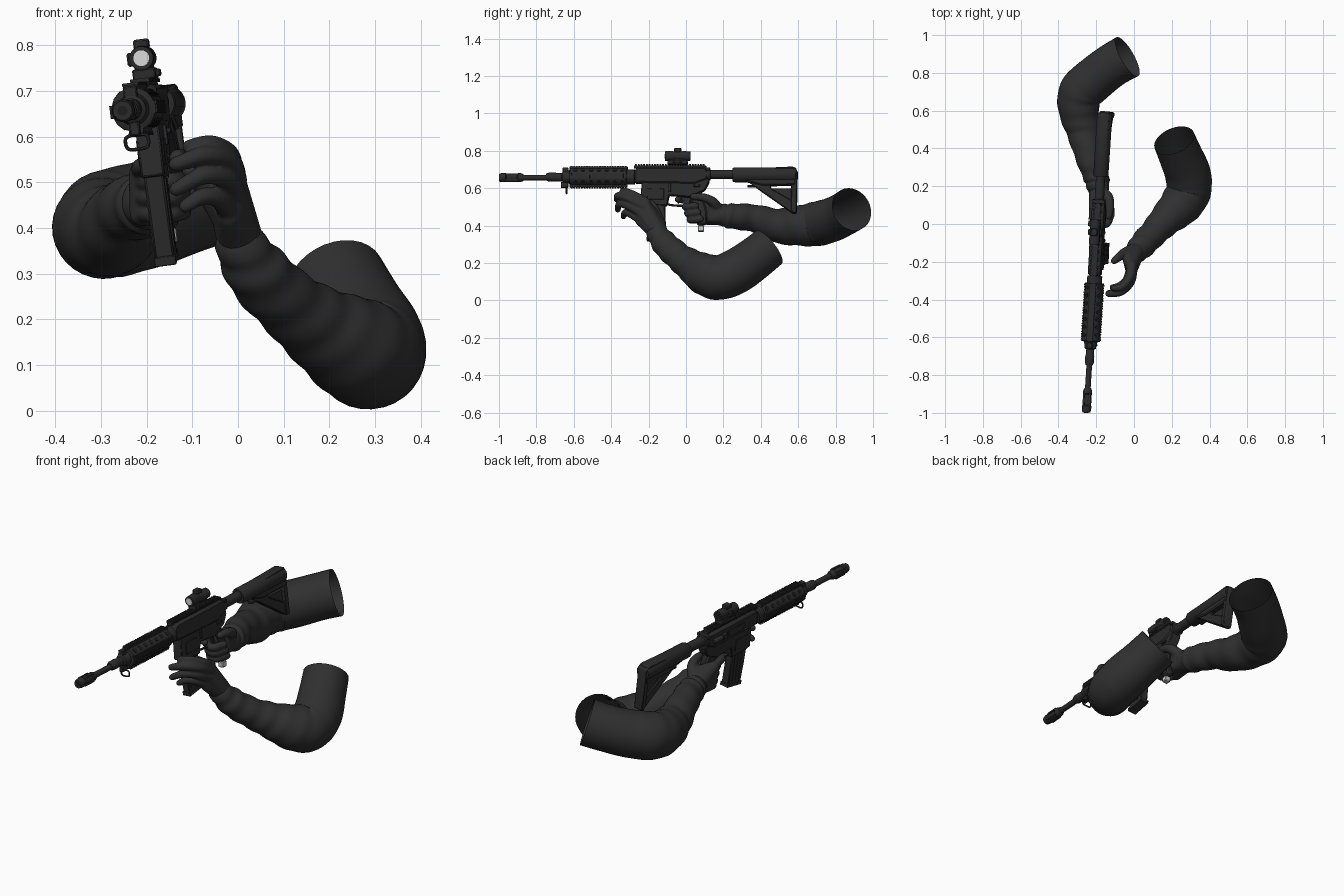
import bpy, bmesh, math
from mathutils import Matrix, Vector

def material(name, c):
    m = bpy.data.materials.new(name)
    m.diffuse_color = (c, c, c, 1)
    return m

SLEEVE = material("sleeve charcoal", 0.029)
GLOVE = material("glove charcoal", 0.029)
METAL = material("gunmetal black", 0.024)
HOLE = material("recess black", 0.012)
PALE = material("pale grey", 0.55)
LENS = material("lens white", 0.70)

# Rifle frame: barrel along y, slightly yawed and rolled
GUN = (Matrix.Translation((-0.19, 0, 0.66)) @ Matrix.Rotation(-0.063, 4, 'Z')
       @ Matrix.Rotation(-0.13, 4, 'Y') @ Matrix.Translation((0, 0, -0.66)))

def finish(name, bm, mat, gun=True, bevel=0, angle=35):
    bmesh.ops.recalc_face_normals(bm, faces=bm.faces[:])
    me = bpy.data.meshes.new(name)
    bm.to_mesh(me)
    bm.free()
    ob = bpy.data.objects.new(name, me)
    bpy.context.collection.objects.link(ob)
    me.materials.append(mat)
    if gun:
        me.transform(GUN)
    bpy.ops.object.select_all(action='DESELECT')
    ob.select_set(True)
    bpy.context.view_layer.objects.active = ob
    bpy.ops.object.shade_smooth_by_angle(angle=math.radians(angle))
    if bevel:
        b = ob.modifiers.new("bevel", 'BEVEL')
        b.width, b.segments = bevel, 1
    return ob

def boxes(name, items, mat=METAL, bevel=0.0):
    bm = bmesh.new()
    for c, s in items:
        bmesh.ops.create_cube(bm, size=1, matrix=Matrix.Translation(c) @ Matrix.Diagonal((*s, 1)))
    return finish(name, bm, mat, bevel=bevel)

def lathe(name, prof, x=0, z=0.66, mat=METAL, n=24):
    """Solid of revolution along y from (y, radius) pairs."""
    bm = bmesh.new()
    rings = [[bm.verts.new((x + r * math.cos(2 * math.pi * i / n), y, z + r * math.sin(2 * math.pi * i / n)))
              for i in range(n)] for y, r in prof]
    for a, b in zip(rings, rings[1:]):
        for i in range(n):
            bm.faces.new((a[i], a[(i + 1) % n], b[(i + 1) % n], b[i]))
    bm.faces.new(rings[0])
    bm.faces.new(rings[-1])
    return finish(name, bm, mat)

def prism(name, prof, w, x=0, mat=METAL, bevel=0.004):
    """Side profile (y, z) extruded to width w."""
    bm = bmesh.new()
    f = bm.faces.new([bm.verts.new((x - w / 2, y, z)) for y, z in prof])
    g = bmesh.ops.extrude_face_region(bm, geom=[f])['geom']
    bmesh.ops.translate(bm, vec=(w, 0, 0), verts=[v for v in g if isinstance(v, bmesh.types.BMVert)])
    return finish(name, bm, mat, bevel=bevel)

def tube(bm, pts, n=12, sub=5, start=True, end=True, fold=0, waves=0):
    """Smooth swept tube through (x, y, z, r); rounded ends when closed."""
    P = [Vector(p) for p in pts]
    P = [2 * P[0] - P[1]] + P + [2 * P[-1] - P[-2]]
    path = []
    for i in range(1, len(P) - 2):
        a, b, c, d = P[i - 1:i + 3]
        for k in range(sub):
            t = k / sub
            path.append(0.5 * (2 * b + (c - a) * t + (2 * a - 5 * b + 4 * c - d) * t * t
                               + (3 * b - a - 3 * c + d) * t ** 3))
    path.append(P[-2])
    C = [(Vector(p[:3]), p[3]) for p in path]
    def dome(p, q):
        d = (p[0] - q[0]).normalized()
        return [(p[0] + d * p[1] * math.sin(t), p[1] * math.cos(t)) for t in (0.5, 0.95, 1.35)]
    if start:
        C = dome(C[0], C[1])[::-1] + C
    if end:
        C = C + dome(C[-1], C[-2])
    u, rings = None, []
    for i, (c, r) in enumerate(C):
        t = (C[min(i + 1, len(C) - 1)][0] - C[max(i - 1, 0)][0]).normalized()
        u = u or t.orthogonal()
        u = (u - t * u.dot(t)).normalized()
        v = t.cross(u)
        ring = []
        for j in range(n):
            a = 2 * math.pi * j / n
            q = i / len(C)
            rr = r * (1 + fold * math.sin(waves * 6.28 * q + 1.8 * math.sin(a + 3 * q)) * max(0, 1 - 1.3 * q))
            ring.append(bm.verts.new(c + (u * math.cos(a) + v * math.sin(a)) * rr))
        rings.append(ring)
    for a, b in zip(rings, rings[1:]):
        for j in range(n):
            bm.faces.new((a[j], a[(j + 1) % n], b[(j + 1) % n], b[j]))
    if start:
        bm.faces.new(rings[0])
    if end:
        bm.faces.new(rings[-1])

def hand(name, palm, fingers):
    """Palm hull of balls plus finger tubes, fused into one glove."""
    bm = bmesh.new()
    for x, y, z, r in palm:
        for i in range(9):
            a = math.pi * i / 8
            for j in range(12 if 0 < i < 8 else 1):
                b = math.pi * j / 6
                bm.verts.new((x + r * math.sin(a) * math.cos(b), y + r * math.sin(a) * math.sin(b), z + r * math.cos(a)))
    bmesh.ops.convex_hull(bm, input=bm.verts[:])
    for v in [v for v in bm.verts if not v.link_faces]:
        bm.verts.remove(v)
    for f in fingers:
        tube(bm, f)
    ob = finish(name, bm, GLOVE, gun=False, angle=60)
    m = ob.modifiers.new("fuse", 'REMESH')
    m.mode, m.voxel_size, m.use_smooth_shade = 'VOXEL', 0.005, True
    s = ob.modifiers.new("soften", 'SMOOTH')
    s.factor, s.iterations = 0.5, 3

def sleeve(name, pts):
    bm = bmesh.new()
    tube(bm, pts, n=32, sub=9, end=False, fold=0.05, waves=10)
    finish(name, bm, SLEEVE, gun=False, angle=80)

# Barrel, muzzle device and gas block
lathe("barrel", [(-0.9, .015), (-0.74, .015), (-0.74, .02), (-0.6, .02)], z=0.657, n=20)
lathe("muzzle_device", [(-1.0, .021), (-0.985, .025), (-0.965, .025), (-0.96, .019), (-0.905, .019), (-0.90, .024),
                        (-0.885, .024), (-0.87, .018)], z=0.657, n=20)
lathe("muzzle_bore", [(-1.002, .011), (-0.99, .011)], z=0.657, mat=HOLE, n=16)
boxes("muzzle_prongs", [((sx * .016, -0.932, 0.657 + sz * .016), (.009, .07, .009)) for sx in (-1, 1) for sz in (-1, 1)])
lathe("gas_block", [(-0.75, .018), (-0.735, .024), (-0.70, .024), (-0.69, .021), (-0.665, .021), (-0.66, .03), (-0.62, .036)])
boxes("gas_block_lugs", [((0, -0.645, 0.698), (.03, .03, .026)), ((0, -0.65, 0.617), (.022, .04, .03))], bevel=0.003)
bm = bmesh.new()
tube(bm, [(-.008, -.64, .605, .004), (-.024, -.64, .598, .004), (-.022, -.64, .576, .004), (0, -.64, .572, .004),
          (.022, -.64, .576, .004), (.024, -.64, .598, .004), (.008, -.64, .605, .004)], n=8)
finish("sling_loop", bm, METAL)

# Handguard with four toothed rails and round vents
lathe("handguard", [(-0.625, .038), (-0.62, .048), (-0.32, .048), (-0.315, .04), (-0.275, .04)], n=24)
teeth = []
for k in range(22):
    y = -0.613 + k * 0.0138
    teeth += [((0, y, 0.66 + s * .055), (.036, .008, .007)) for s in (-1, 1)]
    teeth += [((s * .049, y, 0.66), (.006, .008, .028)) for s in (-1, 1)]
for s in (-1, 1):
    teeth += [((0, -0.468, 0.66 + s * .046), (.032, .31, .016)), ((s * .044, -0.468, 0.66), (.01, .31, .026))]
boxes("handguard_rails", teeth)
bm = bmesh.new()
for k in range(7):
    for a in (45, 135, 225, 315):
        rot = Matrix.Rotation(math.radians(a), 4, 'Y')
        bmesh.ops.create_cone(bm, cap_ends=True, segments=12, radius1=.012, radius2=.012, depth=.004,
                              matrix=Matrix.Translation((0, -0.59 + k * .042, .66)) @ rot @ Matrix.Translation((0, 0, .047)))
finish("handguard_vents", bm, HOLE)

# Receiver
prism("upper_receiver", [(-.275, .625), (-.275, .695), (-.255, .712), (.10, .712), (.118, .695), (.118, .645), (.05, .62)], .066, bevel=.009)
boxes("top_rail", [((0, -.085, .714), (.03, .385, .014))]
      + [((0, -.268 + k * .0145, .723), (.042, .008, .010)) for k in range(26)])
prism("lower_receiver", [(-.235, .64), (-.243, .512), (-.10, .503), (-.088, .56), (.02, .55), (.10, .585),
                         (.125, .63), (.125, .65)], .052)
boxes("receiver_details", [((-.034, -.10, .665), (.006, .12, .04)), ((-.04, .0, .67), (.02, .03, .03)),
                           ((.028, -.085, .60), (.012, .014, .045)), ((.028, .06, .61), (.012, .035, .012)),
                           ((.027, -.16, .565), (.005, .09, .06)), ((-.027, -.16, .565), (.005, .09, .06)),
                           ((0, .118, .70), (.07, .022, .016))], bevel=.002)
lathe("forward_assist", [(.02, .013), (.075, .013), (.08, .01)], x=-.038, z=.668, n=14)
bm = bmesh.new()
tube(bm, [(0, -.10, .52, .006), (0, -.085, .51, .006), (0, -.02, .505, .006), (0, .02, .515, .006), (0, .03, .55, .006)], n=8)
tube(bm, [(0, -.03, .56, .005), (0, -.025, .54, .005), (0, -.04, .52, .004)], n=8)
finish("trigger_guard", bm, METAL)

# Magazine with ribs and base
prism("magazine", [(-.222, .54), (-.112, .54), (-.108, .43), (-.102, .335), (-.202, .318), (-.215, .43)], .042)
prism("magazine_base", [(-.208, .335), (-.098, .352), (-.096, .333), (-.206, .314)], .048, bevel=.002)
boxes("magazine_ribs", [((s * .0215, -.16 + k * .025, .43), (.005, .01, .15)) for s in (-1, 1) for k in (-1, 0, 1)])

# Pistol grip with pale underside plug
prism("pistol_grip", [(.015, .57), (.085, .58), (.115, .47), (.115, .405), (.065, .395), (.05, .46)], .042, bevel=.008)
boxes("grip_plug", [((0, .083, .381), (.03, .032, .03))], PALE, bevel=.003)

# Buffer tube and stock
lathe("buffer_tube", [(.11, .033), (.13, .033), (.132, .025), (.30, .025)], z=.674)
lathe("stock_tube", [(.25, .036), (.257, .04), (.575, .041), (.59, .036)], z=.672)
prism("stock_body", [(.252, .70), (.252, .65), (.30, .64), (.41, .612), (.59, .615), (.59, .705), (.575, .714)], .056, bevel=.006)
prism("stock_strut", [(.34, .63), (.40, .585), (.575, .462), (.59, .465), (.59, .52), (.46, .595), (.45, .62)], .04)
prism("stock_web", [(.44, .598), (.58, .598), (.58, .51)], .022, bevel=0)
prism("butt_plate", [(.565, .70), (.565, .475), (.582, .462), (.595, .468), (.598, .69), (.585, .712)], .05)
boxes("stock_lever", [((0, .37, .61), (.03, .08, .012))], bevel=.003)

# Optic sight
boxes("optic_mount", [((0, -.045, .738), (.05, .105, .024)), ((0, -.045, .757), (.038, .09, .03)),
                      ((.027, -.045, .738), (.014, .045, .016))], bevel=.003)
lathe("optic_tube", [(-.112, .026), (-.075, .028), (-.07, .026), (-.02, .026), (-.015, .027), (.022, .025)], z=.773)
boxes("optic_turret", [((0, -.045, .804), (.034, .04, .022)), ((-.027, -.045, .773), (.016, .03, .03))], bevel=.004)
lathe("front_lens", [(-.114, .0175), (-.111, .0175)], z=.773, mat=LENS, n=20)
lathe("rear_lens", [(.020, .018), (.023, .018)], z=.773, mat=HOLE, n=20)

# Rear (trigger) hand and arm
hand("trigger_hand",
     [(-.185, .20, .455, .052), (-.212, .065, .52, .027), (-.212, .085, .43, .025), (-.165, .14, .51, .028), (-.16, .14, .44, .025)],
     [[(-.215, .07, .525, .021), (-.21, .0, .535, .02), (-.185, -.035, .54, .018), (-.165, -.045, .54, .016)]]
     + [[(-.212, .07 + d, z, .021), (-.19, .01 + d, z, .021), (-.145, .0 + d, z, .02), (-.12, .05 + d, z + .004, .019)]
        for d, z in ((0, .502), (.012, .467), (.026, .432))]
     + [[(-.17, .17, .49, .032), (-.135, .14, .53, .026), (-.127, .09, .552, .022), (-.133, .04, .555, .018)]])
sleeve("rear_sleeve", [(-.19, .20, .455, .06), (-.20, .25, .45, .068), (-.237, .36, .44, .074), (-.265, .49, .40, .092),
                       (-.293, .61, .40, .108), (-.278, .70, .41, .119), (-.20, .775, .43, .118), (-.115, .84, .46, .116),
                       (-.035, .886, .488, .118)])

# Front (support) hand and arm
hand("support_hand",
     [(.005, -.15, .37, .052), (-.015, -.225, .525, .027), (-.008, -.24, .47, .028), (-.02, -.245, .425, .026),
      (-.035, -.17, .46, .03)],
     [[(-.012, -.215, .525, .026), (-.022, -.28, .562, .024), (-.06, -.33, .583, .021), (-.105, -.34, .578, .017)],
      [(-.005, -.23, .505, .026), (-.018, -.305, .545, .024), (-.07, -.36, .56, .021), (-.135, -.37, .54, .017)],
      [(-.005, -.24, .47, .026), (-.025, -.31, .508, .023), (-.075, -.355, .515, .02), (-.135, -.365, .485, .016)],
      [(-.018, -.24, .43, .025), (-.04, -.295, .462, .021), (-.075, -.325, .47, .019), (-.115, -.335, .448, .015)],
      [(-.01, -.14, .40, .035), (-.05, -.155, .455, .028), (-.08, -.175, .50, .023), (-.105, -.195, .525, .018)]])
sleeve("front_sleeve", [(.005, -.155, .36, .056), (.045, -.11, .30, .07), (.11, -.04, .235, .075), (.175, .03, .185, .09),
                        (.245, .10, .142, .112), (.289, .175, .122, .119), (.285, .265, .155, .121), (.25, .355, .215, .116),
                        (.213, .442, .283, .112)])
